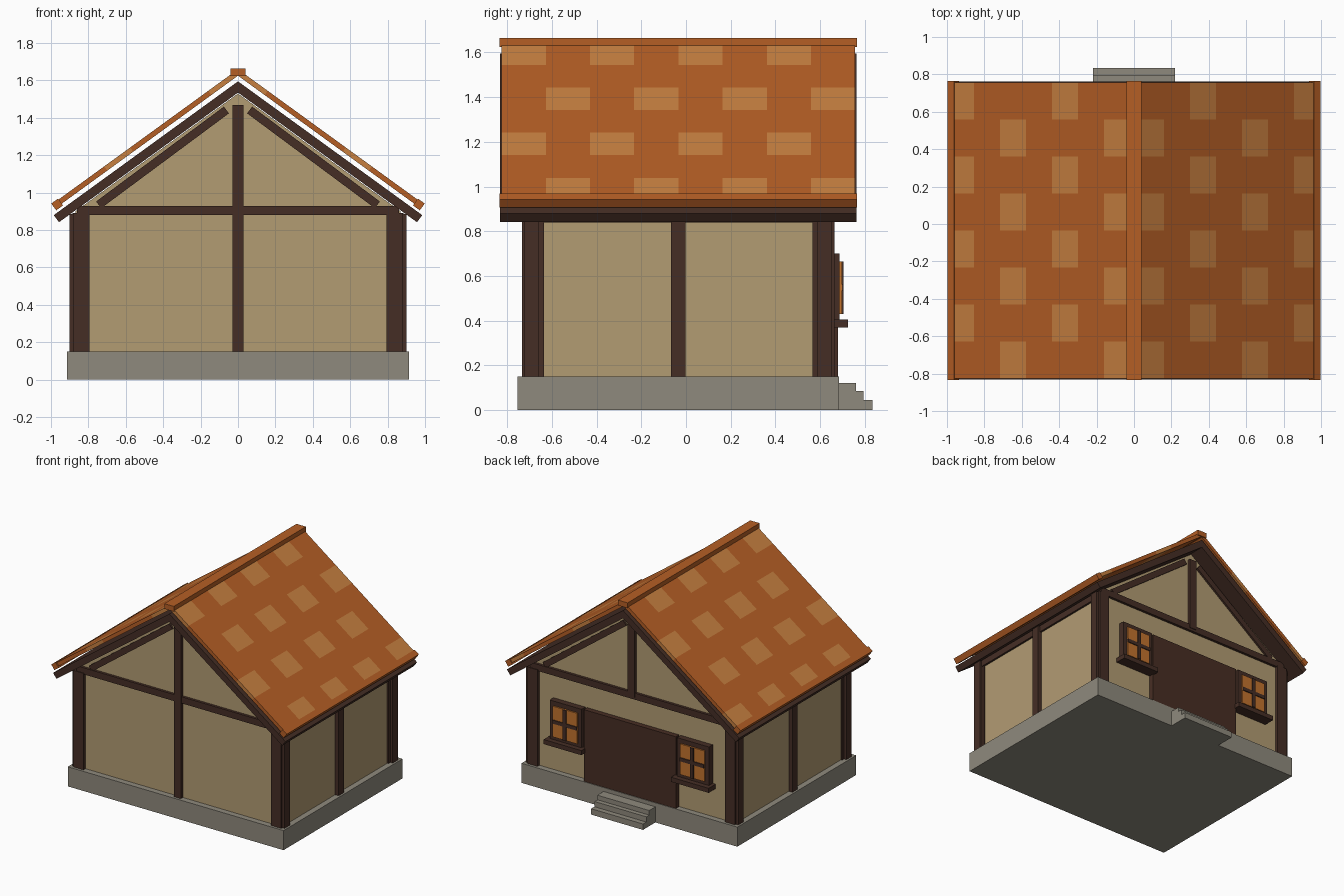
import bpy, bmesh, math
from mathutils import Vector

cube = bpy.data.objects.get("Cube")
if cube:
    bpy.data.objects.remove(cube, do_unlink=True)


def material(name, srgb):
    m = bpy.data.materials.new(name)
    col = [((c + 0.055) / 1.055) ** 2.4 for c in srgb] + [1.0]
    m.use_nodes = True
    m.diffuse_color = col
    m.node_tree.nodes["Principled BSDF"].inputs["Base Color"].default_value = col
    return m


PLASTER = material("plaster", (0.70, 0.61, 0.45))
TIMBER = material("dark timber", (0.27, 0.18, 0.145))
DOOR = material("door wood", (0.28, 0.18, 0.14))
STONE = material("grey stone", (0.56, 0.54, 0.49))
TILE = material("orange tile", (0.71, 0.37, 0.145))
PALE = material("pale tile", (0.78, 0.50, 0.25))
GLASS = material("amber glass", (0.76, 0.45, 0.18))


def finish(name, bm, *mats):
    me = bpy.data.meshes.new(name)
    bm.to_mesh(me)
    bm.free()
    for m in mats:
        me.materials.append(m)
    ob = bpy.data.objects.new(name, me)
    bpy.context.collection.objects.link(ob)
    return ob


def prism(name, pts, y0, y1, mat):
    """Extrude an x-z outline from y0 to y1."""
    bm = bmesh.new()
    face = bm.faces.new([bm.verts.new((x, y0, z)) for x, z in pts])
    ext = bmesh.ops.extrude_face_region(bm, geom=[face])
    bmesh.ops.translate(bm, vec=(0, y1 - y0, 0),
                        verts=[v for v in ext["geom"] if isinstance(v, bmesh.types.BMVert)])
    bmesh.ops.recalc_face_normals(bm, faces=bm.faces)
    return finish(name, bm, mat)


def box(name, x0, x1, y0, y1, z0, z1, mat):
    return prism(name, [(x0, z0), (x1, z0), (x1, z1), (x0, z1)], y0, y1, mat)


def bar(name, p, q, width, y0, y1, mat):
    """Slanted beam between two x-z points."""
    p, q = Vector(p), Vector(q)
    d = (q - p).normalized()
    n = Vector((-d.y, d.x)) * width / 2
    return prism(name, [p + n, p - n, q - n, q + n], y0, y1, mat)


MID = -0.035          # centre of the building in y
BASE = 0.15           # top of the foundation
SLOPE = 0.726
SIDES = ((1, "left"), (-1, "right"))

# Foundation and steps
box("foundation", -0.915, 0.915, -0.755, 0.685, 0, BASE, STONE)
prev = 0.68
for i, (y, z) in enumerate(((0.76, 0.12), (0.795, 0.085), (0.835, 0.045))):
    box(f"step_{i + 1}", -0.22, 0.22, prev, y, 0, z, STONE)
    prev = y

# Plastered body with gables
prism("walls", [(-0.87, BASE), (0.87, BASE), (0.87, 0.9), (0, 1.53), (-0.87, 0.9)],
      MID - 0.675, MID + 0.675, PLASTER)

# Timber frame of both gable ends
for f, end in ((-1, "front"), (1, "back")):
    def ys(depth):
        return sorted((MID + f * 0.6, MID + f * depth))
    box(f"{end}_tie_beam", -0.86, 0.86, *ys(0.695), 0.88, 0.93, TIMBER)
    box(f"{end}_king_post", -0.03, 0.03, *ys(0.7),
        BASE if f < 0 else 0.9, 1.47, TIMBER)
    for s, side in SIDES:
        x0, x1 = sorted((s * 0.795, s * 0.88))
        box(f"{end}_{side}_post", x0, x1, *ys(0.7), BASE, 0.89, TIMBER)
        bar(f"{end}_{side}_brace", (s * 0.745, 0.935), (s * 0.062, 1.442),
            0.045, *ys(0.69), TIMBER)

# Timber frame of the long sides
for s, side in SIDES:
    x0, x1 = sorted((s * 0.82, s * 0.9))
    for y, place in ((MID - 0.655, "front"), (MID, "middle"), (MID + 0.655, "back")):
        box(f"{side}_{place}_side_post", x0, x1, y - 0.032, y + 0.032, BASE, 0.885, TIMBER)
    x0, x1 = sorted((s * 0.82, s * 0.885))
    box(f"{side}_wall_plate", x0, x1, MID - 0.68, MID + 0.68, 0.84, 0.89, TIMBER)

# Timber roof deck
half = [(0.985, 0.88), (0.957, 0.842)]
prism("roof_deck", [(0, 1.595)] + half + [(0, 1.535)] + [(-x, z) for x, z in half[::-1]],
      -0.832, 0.762, TIMBER)


def tiles(name, s, rows=7, cols=8):
    """Sloping tile sheet with a staggered pattern of pale tiles."""
    bm = bmesh.new()
    grid = []
    for i in range(rows + 1):
        x = 0.02 + (0.994 - 0.02) * i / rows
        grid.append([bm.verts.new((s * x, -0.825 + 1.582 * j / cols, 1.66 - SLOPE * x))
                     for j in range(cols + 1)])
    for i in range(rows):
        for j in range(cols):
            quad = [grid[i][j], grid[i + 1][j], grid[i + 1][j + 1], grid[i][j + 1]]
            face = bm.faces.new(quad if s > 0 else quad[::-1])
            face.material_index = int(i % 2 == 0 and j % 2 == (i // 2) % 2)
    ob = finish(name, bm, TILE, PALE)
    mod = ob.modifiers.new("thickness", "SOLIDIFY")
    mod.thickness = 0.028
    mod.offset = -1


# Roof tiles, eave caps and ridge
tilt = Vector((math.cos(math.atan(SLOPE)), -math.sin(math.atan(SLOPE)))) * 0.0225
for s, side in SIDES:
    tiles(f"{side}_roof_tiles", s)
    bar(f"{side}_eave_cap", (s * (0.967 - tilt.x), 0.937 - tilt.y),
        (s * (0.967 + tilt.x), 0.937 + tilt.y), 0.045, -0.835, 0.765, TILE)
box("ridge_cap", -0.04, 0.04, -0.835, 0.765, 1.625, 1.665, TILE)

# Wide door at the back
box("door", -0.39, 0.39, 0.6, 0.68, BASE, 0.70, DOOR)

# Back windows with sills and glazing bars
for s, side in SIDES:
    c = s * 0.54
    box(f"{side}_window_frame", c - 0.135, c + 0.135, 0.62, 0.686, 0.40, 0.70, TIMBER)
    box(f"{side}_window_glass", c - 0.103, c + 0.103, 0.68, 0.697, 0.43, 0.665, GLASS)
    box(f"{side}_window_mullion", c - 0.014, c + 0.014, 0.68, 0.705, 0.43, 0.665, TIMBER)
    box(f"{side}_window_crossbar", c - 0.103, c + 0.103, 0.68, 0.704, 0.535, 0.562, TIMBER)
    box(f"{side}_window_sill", c - 0.16, c + 0.16, 0.62, 0.725, 0.37, 0.405, TIMBER)
